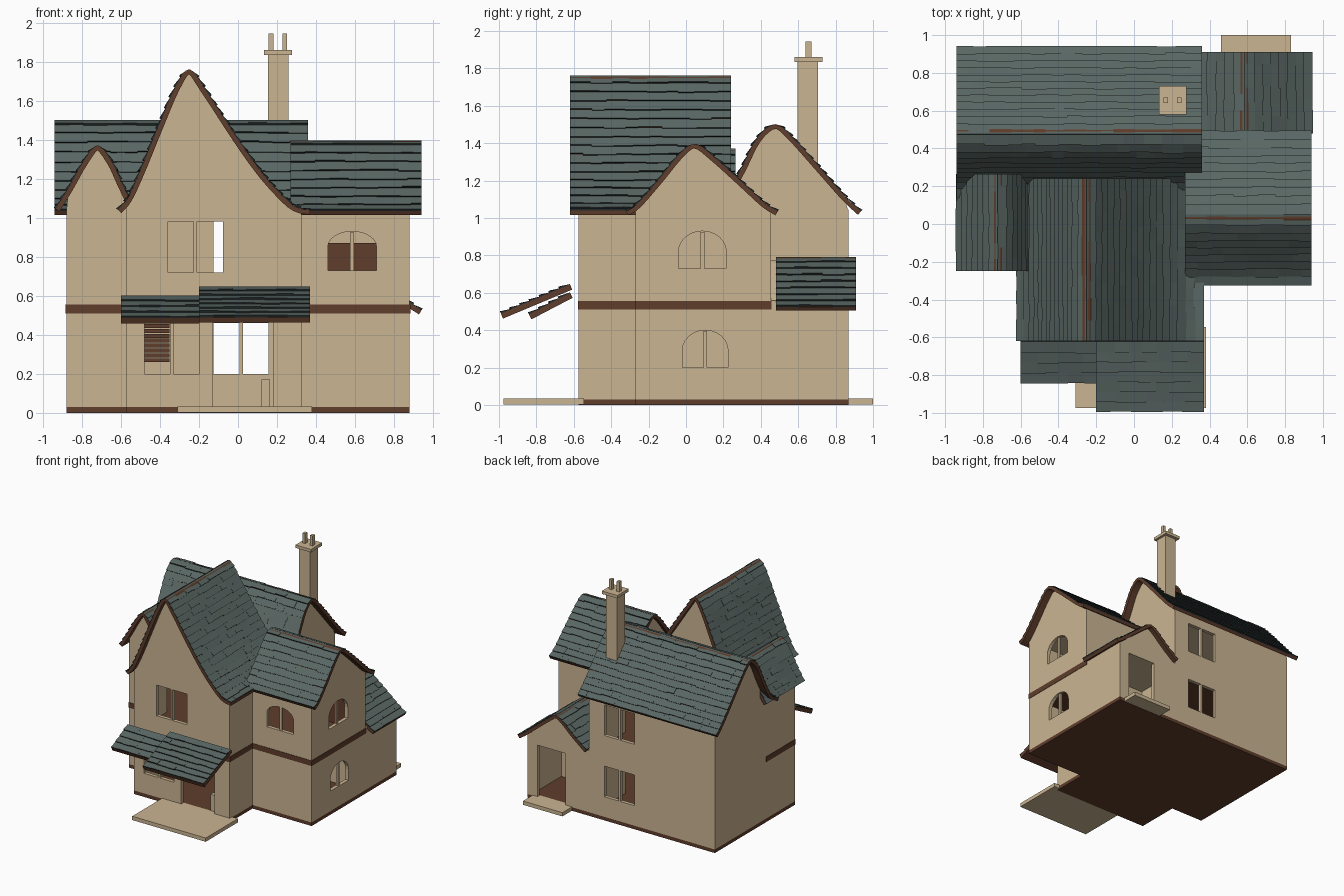
import bpy, bmesh, random
from math import pi, cos, sin
from mathutils import Vector

random.seed(4)
if "Cube" in bpy.data.objects:
    bpy.data.objects.remove(bpy.data.objects["Cube"])


def material(name, rgb):
    m = bpy.data.materials.new(name)
    m.use_nodes = True
    m.diffuse_color = (*rgb, 1)
    m.node_tree.nodes["Principled BSDF"].inputs["Base Color"].default_value = (*rgb, 1)
    return m


TAN = material("tan plaster", (0.6, 0.46, 0.29))
BROWN = material("brown timber", (0.115, 0.047, 0.025))
SLATE = material("green slate", (0.1, 0.135, 0.125))
DARK = material("dark slate edge", (0.02, 0.027, 0.027))


def finish(name, bm, *mats):
    bmesh.ops.recalc_face_normals(bm, faces=bm.faces)
    me = bpy.data.meshes.new(name)
    bm.to_mesh(me)
    bm.free()
    for m in mats:
        me.materials.append(m)
    ob = bpy.data.objects.new(name, me)
    bpy.context.scene.collection.objects.link(ob)
    return ob


def place(axis, u, z, a):
    """Section point (u, z) at distance a along the axis."""
    return {"x": (a, u, z), "y": (u, a, z), "z": (u, z, a)}[axis]


def prism(bm, section, axis, a0, a1, mat=0):
    ends = [[bm.verts.new(place(axis, u, z, a)) for u, z in section] for a in (a0, a1)]
    n = len(section)
    faces = [bm.faces.new(e) for e in ends]
    for i in range(n):
        j = (i + 1) % n
        faces.append(bm.faces.new((ends[0][i], ends[0][j], ends[1][j], ends[1][i])))
    for f in faces:
        f.material_index = mat
    return faces


def box(bm, x, y, z):
    prism(bm, [(x[0], y[0]), (x[1], y[0]), (x[1], y[1]), (x[0], y[1])], "z", *z)


def box_part(name, mat, *boxes):
    bm = bmesh.new()
    for b in boxes:
        box(bm, *b)
    return finish(name, bm, mat)


def smooth(points, steps=4):
    """Catmull-Rom curve through the points."""
    p = [Vector(q) for q in points]
    p = [2 * p[0] - p[1]] + p + [2 * p[-1] - p[-2]]
    out = []
    for a, b, c, d in zip(p, p[1:], p[2:], p[3:]):
        for k in range(steps):
            t = k / steps
            out.append((2 * b + (c - a) * t + (2 * a - 5 * b + 4 * c - d) * t ** 2
                        + (3 * b - a - 3 * c + d) * t ** 3) / 2)
    return out + [p[-2]]


def along(line, s):
    for a, b in zip(line, line[1:]):
        d = (b - a).length
        if s <= d:
            return a.lerp(b, s / d)
        s -= d
    return line[-1]


def roof(name, curve, axis, a0, a1, thick=0.024):
    """Timber slab under courses of stepped slates."""
    bm = bmesh.new()
    under = []
    for i, p in enumerate(curve):
        t = (curve[min(i + 1, len(curve) - 1)] - curve[max(i - 1, 0)]).normalized()
        under.append(p - Vector((-t.y, t.x)) * thick)
    prism(bm, curve + under[::-1], axis, a0, a1, 2)
    top = max(range(len(curve)), key=lambda i: curve[i].y)
    for side in (curve[:top + 1][::-1], curve[top:]):
        if len(side) < 2:
            continue
        length = sum((b - a).length for a, b in zip(side, side[1:]))
        rows = round(length / 0.057)
        for r in range(rows):
            p = along(side, length * r / rows)
            a = a0
            while a < a1 - 0.001:
                b = a + random.uniform(0.06, 0.13)
                b = a1 if b > a1 - 0.04 else b
                q = along(side, length * (r + 1) / rows + random.uniform(-0.003, 0.007))
                d = (q - p).normalized()
                n = Vector((-d.y, d.x))
                n = n if n.y > 0 else -n
                rise = n * random.uniform(0.009, 0.013)
                slate = prism(bm, [p, q, q + rise, p + n * 0.002], axis, a, b, 1)
                slate[4].material_index = 0
                a = b
    return finish(name, bm, SLATE, DARK, BROWN)


def gable(name, curve, axis, a0, a1, lo, hi, base=1.03):
    """Plaster filling below a roof, showing as its gable walls."""
    section = [(lo, base)] + [(p.x, p.y - 0.018) for p in curve if lo < p.x < hi] + [(hi, base)]
    bm = bmesh.new()
    prism(bm, section, axis, a0, a1)
    return finish(name, bm, TAN)


# Roof sections, from the low side to the high side of each axis
main_curve = smooth([(.1, 1.035), (.2, 1.1), (.29, 1.25), (.38, 1.425), (.475, 1.5),
                     (.56, 1.44), (.7, 1.285), (.85, 1.115), (.935, 1.035)])
front_curve = smooth([(-.615, 1.04), (-.565, 1.1), (-.5, 1.24), (-.41, 1.46), (-.32, 1.67), (-.25, 1.76),
                      (-.17, 1.66), (0, 1.4), (.13, 1.22), (.25, 1.09), (.31, 1.05), (.37, 1.04)])
small_curve = smooth([(-.935, 1.045), (-.87, 1.15), (-.79, 1.29), (-.72, 1.37),
                      (-.65, 1.29), (-.6, 1.185), (-.56, 1.1)])
wing_curve = smooth([(-.32, 1.035), (-.26, 1.075), (-.15, 1.2), (-.03, 1.345), (.05, 1.395),
                     (.15, 1.325), (.3, 1.19), (.42, 1.08), (.49, 1.035)])
porch_curve = smooth([(.3, .57), (.42, .665), (.52, .755), (.585, .79), (.65, .75), (.8, .63), (.88, .565), (.94, .525)])

for name, curve, axis, span, wall, lo, hi in (
        ("main", main_curve, "x", (-.94, .36), (-.88, .3), .16, .87),
        ("front_gable", front_curve, "y", (-.62, .24), (-.575, .2), -.575, .325),
        ("small_gable", small_curve, "y", (-.25, .265), (-.205, .235), -.88, -.56),
        ("wing", wing_curve, "x", (.27, .94), (.3, .88), -.27, .455)):
    roof(name + "_roof", curve, axis, *span)
    gable(name + "_wall_top", curve, axis, *wall, lo, hi)
roof("porch_roof", porch_curve, "y", .48, .91)
gable("porch_wall_top", porch_curve, "y", .45, .87, .3, .88, .47)

# Front canopies
roof("door_canopy", [Vector((-.99, .49)), Vector((-.62, .645))], "x", -.2, .37, .03)
roof("window_canopy", [Vector((-.84, .485)), Vector((-.62, .6))], "x", -.6, -.2, .03)

# Hollow walls with window and door openings
outline = [(-.88, -.205), (-.575, -.205), (-.575, -.575), (.325, -.575), (.325, -.27),
           (.88, -.27), (.88, .455), (.3, .455), (.3, .87), (-.88, .87)]


def inset(poly, t):
    out = []
    for i, p in enumerate(poly):
        o, p, q = Vector(poly[i - 1]), Vector(p), Vector(poly[(i + 1) % len(poly)])
        d, e = (p - o).normalized(), (q - p).normalized()
        out.append(p + t * Vector((-d.y - e.y, d.x + e.x)))
    return out


def arch(lo, hi, sill, spring, top):
    mid, half = (lo + hi) / 2, (hi - lo) / 2
    curve = [(mid + half * cos(pi * k / 12), spring + (top - spring) * sin(pi * k / 12)) for k in range(13)]
    return [(lo, sill), (hi, sill)] + curve


bm = bmesh.new()
prism(bm, outline, "z", .03, 1.045)
walls = finish("walls", bm, TAN)
bm = bmesh.new()
prism(bm, inset(outline, .03), "z", .02, 1.03)
room_cutter = finish("room_cutter", bm, TAN)

bm = bmesh.new()
low, high = (.2, .46), (.72, .98)
for left, y, z in ((-.36, -.575, high), (-.48, -.575, low), (-.125, .87, high), (-.125, .87, low)):
    for x in (left, left + .15):
        box(bm, (x, x + .132), (y - .06, y + .06), z)
box(bm, (-.13, .18), (-.65, -.5), (.025, .47))
prism(bm, arch(.46, .71, .73, .85, .93), "y", -.33, -.21)
prism(bm, arch(-.04, .215, .73, .82, .93), "x", .82, .94)
prism(bm, arch(-.02, .225, .2, .29, .4), "x", .82, .94)
window_cutter = finish("window_cutter", bm, TAN)

for cutter in (room_cutter, window_cutter):
    mod = walls.modifiers.new(cutter.name, "BOOLEAN")
    mod.object, mod.operation, mod.solver = cutter, "DIFFERENCE", "EXACT"
bpy.context.view_layer.update()
cut = bpy.data.meshes.new_from_object(walls.evaluated_get(bpy.context.evaluated_depsgraph_get()))
walls.modifiers.clear()
walls.data = cut
for cutter in (room_cutter, window_cutter):
    bpy.data.objects.remove(cutter)

# Bars of the arched windows
box_part("window_bars", TAN,
         ((.575, .595), (-.262, -.245), (.73, .925)),
         ((.855, .872), (.078, .098), (.73, .925)),
         ((.855, .872), (.093, .113), (.2, .395)))

# Foundation, upper floor and steps
bm = bmesh.new()
prism(bm, outline[:6] + [(.88, .87), (-.88, .87)], "z", 0, .03)
finish("foundation", bm, BROWN)
bm = bmesh.new()
prism(bm, inset(outline, .025), "z", .51, .55)
finish("upper_floor", bm, BROWN)
box_part("front_step", TAN, ((-.31, .38), (-.975, -.545), (.002, .034)))
box_part("back_step", TAN, ((.46, .83), (.84, 1), (.002, .034)))

# Timber band around the front and side walls
path = [(-.88, .18)] + outline[:7]
bands = []
for (xa, ya), (xb, yb) in zip(path, path[1:]):
    e = .003
    bands.append(((min(xa, xb) - e, max(xa, xb) + e), (min(ya, yb) - e, max(ya, yb) + e), (.51, .555)))
box_part("timber_band", BROWN, *bands)

# Porch walls and the door inside it
box_part("porch_walls", TAN,
         ((.85, .88), (.45, .87), (.03, .56)),
         ((.3, .52), (.84, .87), (.03, .48)),
         ((.785, .88), (.84, .87), (.03, .48)))
box_part("porch_door", BROWN, ((.5, .74), (.45, .462), (.03, .45)))

# Stairs, landing rail and doorstep block indoors
box_part("stairs", BROWN, *[((-.55, -.35), (.3 + k * .05, .36 + k * .05), (.26 + k * .025, .28 + k * .025))
                            for k in range(9)])
box_part("landing_rail", BROWN, ((.4, .82), (.4, .42), (.55, .87)))
box_part("door_block", TAN, ((.12, .165), (-.54, -.5), (.03, .17)))

# Chimney
box_part("chimney", TAN,
         ((.155, .258), (.595, .705), (1.1, 1.84)),
         ((.133, .278), (.58, .73), (1.835, 1.86)),
         ((.157, .181), (.64, .67), (1.855, 1.945)),
         ((.228, .252), (.64, .67), (1.855, 1.945)))
